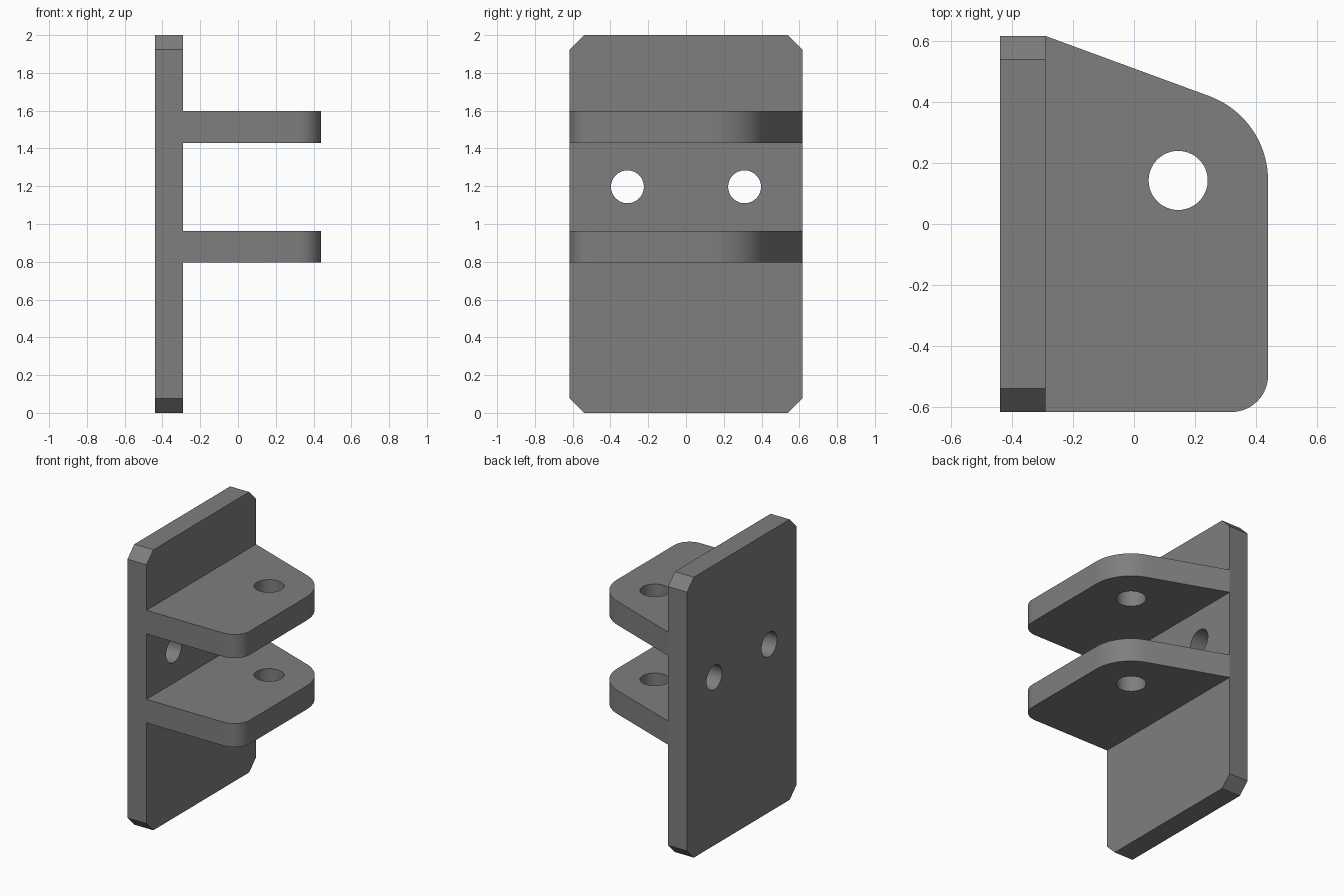
import bpy, bmesh, math
from mathutils import Vector

if "Cube" in bpy.data.objects:
    bpy.data.objects.remove(bpy.data.objects["Cube"])

grey = bpy.data.materials.new("steel grey")
grey.diffuse_color = (0.21, 0.21, 0.21, 1)
grey.use_nodes = True
grey.node_tree.nodes["Principled BSDF"].inputs["Base Color"].default_value = grey.diffuse_color

HALF_Y, X0, X1, X2 = 0.617, -0.44, -0.29, 0.44


def prism(name, points, direction):
    """Extrude a closed flat outline along a direction."""
    bm = bmesh.new()
    face = bm.faces.new([bm.verts.new(p) for p in points])
    ext = bmesh.ops.extrude_face_region(bm, geom=[face])["geom"]
    bmesh.ops.translate(bm, vec=Vector(direction),
                        verts=[v for v in ext if isinstance(v, bmesh.types.BMVert)])
    bmesh.ops.recalc_face_normals(bm, faces=bm.faces)
    mesh = bpy.data.meshes.new(name)
    bm.to_mesh(mesh)
    bm.free()
    obj = bpy.data.objects.new(name, mesh)
    obj.data.materials.append(grey)
    bpy.context.collection.objects.link(obj)
    return obj


def arc(cx, cy, r, a0, a1, n):
    angles = [math.radians(a0 + (a1 - a0) * i / n) for i in range(n + 1)]
    return [(cx + r * math.cos(a), cy + r * math.sin(a)) for a in angles]


def combine(target, tool, operation):
    """Apply a boolean and remove the tool object."""
    mod = target.modifiers.new(operation, "BOOLEAN")
    mod.operation, mod.solver, mod.object = operation, "EXACT", tool
    bpy.context.view_layer.objects.active = target
    bpy.ops.object.modifier_apply(modifier=mod.name)
    bpy.data.objects.remove(tool)


# Back plate with chamfered corners
c = 0.077
h, k = HALF_Y, HALF_Y - c
outline = [(-k, 0), (k, 0), (h, c), (h, 2 - c), (k, 2), (-k, 2), (-h, 2 - c), (-h, c)]
bracket = prism("mounting_bracket", [(X0, y, z) for y, z in outline], (X1 - X0, 0, 0))

# Two lugs: small front corner, large round around the pin hole, sloped back edge
px, py, pr = 0.145, 0.143, 0.295
dx, dy = X1 - px, HALF_Y - py
tangent = math.degrees(math.atan2(dy, dx) - math.acos(pr / math.hypot(dx, dy)))
lug = [(X1, -HALF_Y)]
lug += arc(X2 - 0.12, 0.12 - HALF_Y, 0.12, -90, 0, 14)
lug += arc(px, py, pr, 0, tangent, 20)
lug += [(X1, HALF_Y), (X1 - 0.05, HALF_Y), (X1 - 0.05, -HALF_Y)]
for z in (0.795, 1.43):
    combine(bracket, prism("lug", [(x, y, z) for x, y in lug], (0, 0, 0.168)), "UNION")

# Pin hole through both lugs
hole = arc(px, py, 0.097, 0, 360, 48)[:-1]
combine(bracket, prism("pin_hole", [(x, y, 0.5) for x, y in hole], (0, 0, 1.3)), "DIFFERENCE")

# Two bolt holes through the plate
for y0 in (-0.31, 0.31):
    hole = arc(y0, 1.197, 0.087, 0, 360, 48)[:-1]
    combine(bracket, prism("bolt_hole", [(X0 - 0.1, y, z) for y, z in hole], (0.35, 0, 0)), "DIFFERENCE")

# Smooth rounded corners and holes, keep sharp edges
bpy.ops.object.select_all(action="DESELECT")
bracket.select_set(True)
bpy.context.view_layer.objects.active = bracket
bpy.ops.object.shade_smooth_by_angle(angle=math.radians(20))
